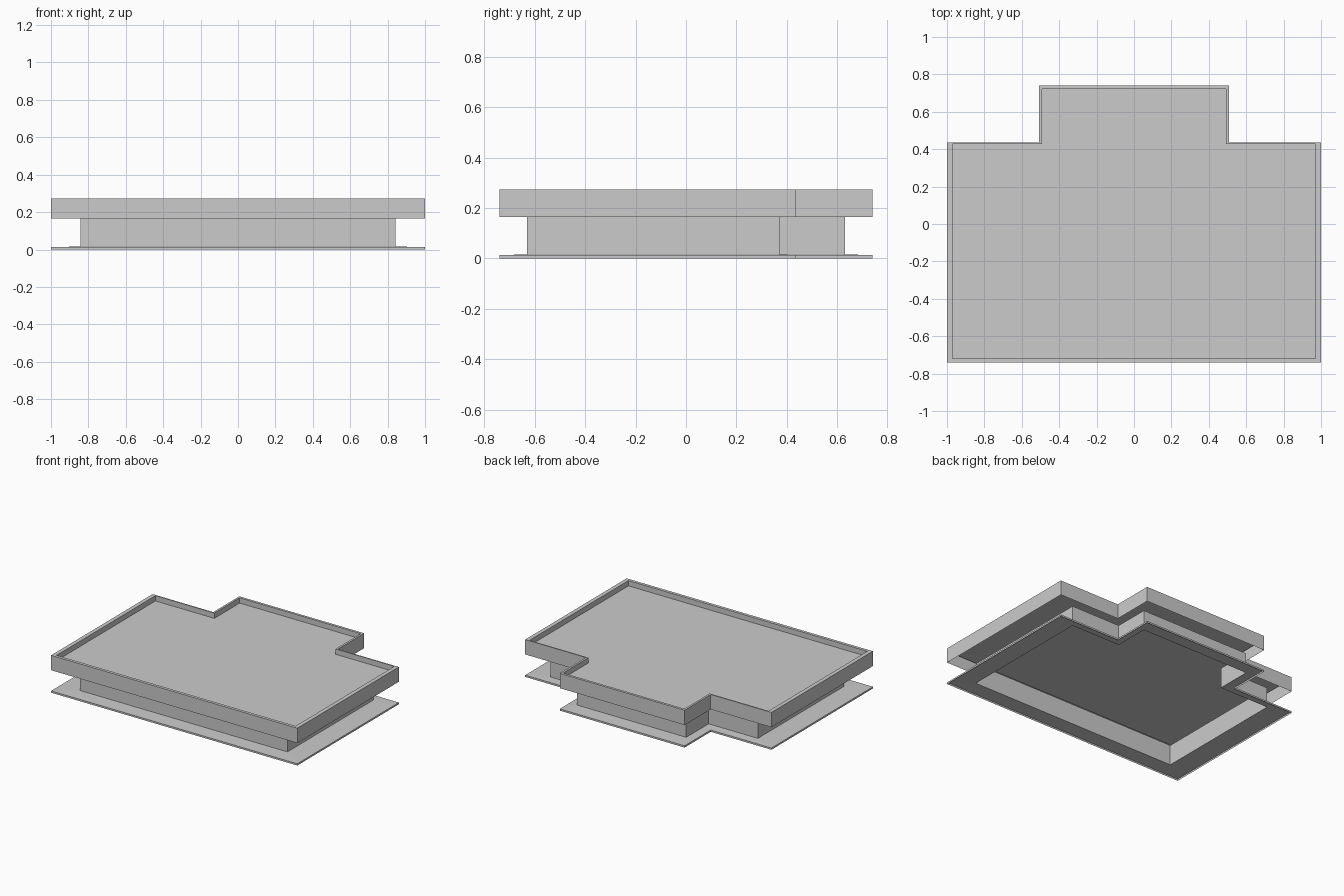
import bpy
import bmesh

if "Cube" in bpy.data.objects:
    bpy.data.objects.remove(bpy.data.objects["Cube"])


def outline(hx, front, shoulder, tab_hx, back):
    """T-shaped plan, counter-clockwise: wide body with a narrower tab at the back."""
    right = [(hx, front), (hx, shoulder), (tab_hx, shoulder), (tab_hx, back)]
    return right + [(-x, y) for x, y in reversed(right)]


def shell(name, rings, cap=False):
    """Join stacked (outline, z) rings into walls; optionally close the last ring."""
    bm = bmesh.new()
    loops = [[bm.verts.new((x, y, z)) for x, y in pts] for pts, z in rings]
    for a, b in zip(loops, loops[1:]):
        for i in range(len(a)):
            j = (i + 1) % len(a)
            bm.faces.new((a[i], a[j], b[j], b[i]))
    if cap:
        bm.faces.new(loops[-1])
    mesh = bpy.data.meshes.new(name)
    bm.to_mesh(mesh)
    bm.free()
    obj = bpy.data.objects.new(name, mesh)
    bpy.context.collection.objects.link(obj)
    return obj


outer = outline(1.0, -0.74, 0.437, 0.507, 0.74)
rim = outline(0.97, -0.718, 0.428, 0.492, 0.722)
inset = outline(0.843, -0.63, 0.37, 0.443, 0.63)

# Thin base skirt, rising slightly towards the neck and open underneath
shell("base_flange", [(outer, 0.0), (outer, 0.013), (inset, 0.016)])

# Recessed neck wall, an open sleeve below the tray floor
shell("neck", [(inset, 0.016), (inset, 0.165)])

# Upper tray: outer wall, flat rim, inner wall and sunken floor
shell("top_tray", [(outer, 0.165), (outer, 0.274), (rim, 0.274), (rim, 0.235)], cap=True)
